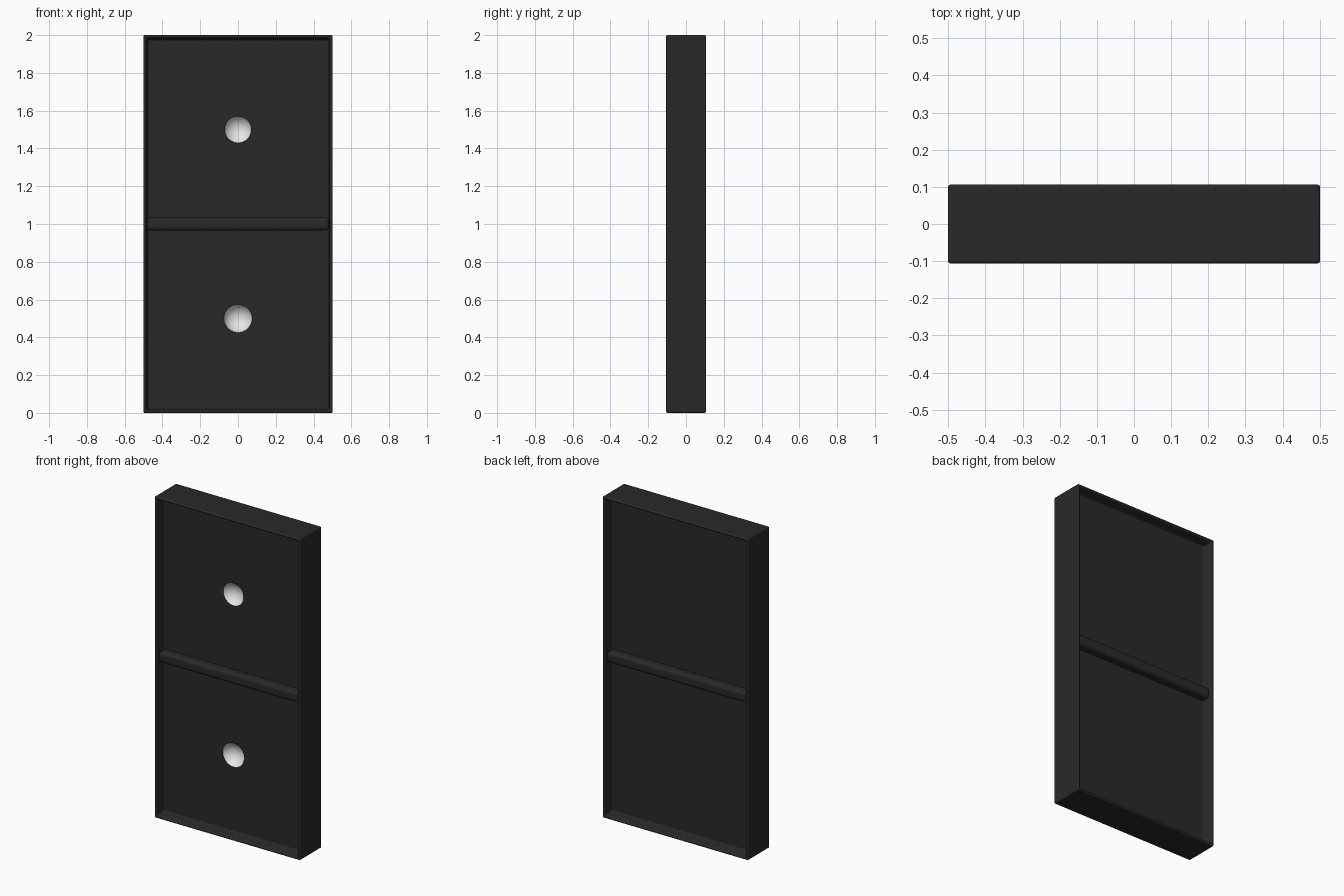
import bpy
import bmesh
from mathutils import Matrix, Vector

if "Cube" in bpy.data.objects:
    bpy.data.objects.remove(bpy.data.objects["Cube"], do_unlink=True)


def make_material(name, colour):
    mat = bpy.data.materials.new(name)
    mat.use_nodes = True
    mat.diffuse_color = (*colour, 1)
    mat.node_tree.nodes["Principled BSDF"].inputs["Base Color"].default_value = (*colour, 1)
    return mat


black = make_material("black", (0.022, 0.022, 0.022))
white = make_material("white", (0.8, 0.8, 0.8))


def add_object(name, bm, *materials):
    mesh = bpy.data.meshes.new(name)
    bm.to_mesh(mesh)
    bm.free()
    obj = bpy.data.objects.new(name, mesh)
    bpy.context.collection.objects.link(obj)
    for mat in materials:
        mesh.materials.append(mat)
    return obj


def select_only(obj):
    bpy.ops.object.select_all(action="DESELECT")
    obj.select_set(True)
    bpy.context.view_layer.objects.active = obj


def box(size, centre):
    bm = bmesh.new()
    bmesh.ops.create_cube(bm, size=1, matrix=Matrix.Translation(centre) @ Matrix.Diagonal((*size, 1)))
    return bm


def round_edges(obj, width, segments):
    mod = obj.modifiers.new("rounded edges", "BEVEL")
    mod.width = width
    mod.segments = segments
    mod.limit_method = "ANGLE"
    select_only(obj)
    bpy.ops.object.modifier_apply(modifier=mod.name)


THICK, RECESS = 0.212, 0.062
PANEL_Y = -THICK / 2 + RECESS

# Tile body with a deep sunken panel on the front and back
bm = box((1.002, THICK, 2), Vector((0, 0, 1)))
panels = [f for f in bm.faces if abs(f.normal.y) > 0.9]
bmesh.ops.inset_individual(bm, faces=panels, thickness=0.022)
bmesh.ops.inset_individual(bm, faces=panels, thickness=0.012, depth=-RECESS)
body = add_object("tile_body", bm, black, white)
round_edges(body, 0.01, 4)

# White dimples scooped into the front panel
DIMPLE_R = 0.08
for z, depth in ((0.5, 0.05), (1.5, 0.042)):
    bm = bmesh.new()
    place = Matrix.Translation((0, PANEL_Y - DIMPLE_R + depth, z))
    bmesh.ops.create_uvsphere(bm, u_segments=32, v_segments=24, radius=DIMPLE_R, matrix=place)
    cutter = add_object("dimple_cutter", bm, white)
    cutter.hide_render = True
    mod = body.modifiers.new("dimple", "BOOLEAN")
    mod.operation = "DIFFERENCE"
    mod.solver = "EXACT"
    mod.material_mode = "TRANSFER"
    mod.object = cutter
    select_only(body)
    bpy.ops.object.modifier_apply(modifier=mod.name)
    bpy.data.objects.remove(cutter, do_unlink=True)

# Rounded divider bar, standing out on both sides a little below the rim
bar = add_object("divider_bar", box((0.965, THICK - 0.022, 0.068), Vector((0, 0, 1))), black)
round_edges(bar, 0.02, 5)

# Smooth rounded edges, with the large faces kept flat
for obj in (body, bar):
    select_only(obj)
    bpy.ops.object.shade_smooth_by_angle(angle=0.6)
    flat = obj.modifiers.new("flat faces", "WEIGHTED_NORMAL")
    flat.keep_sharp = True
